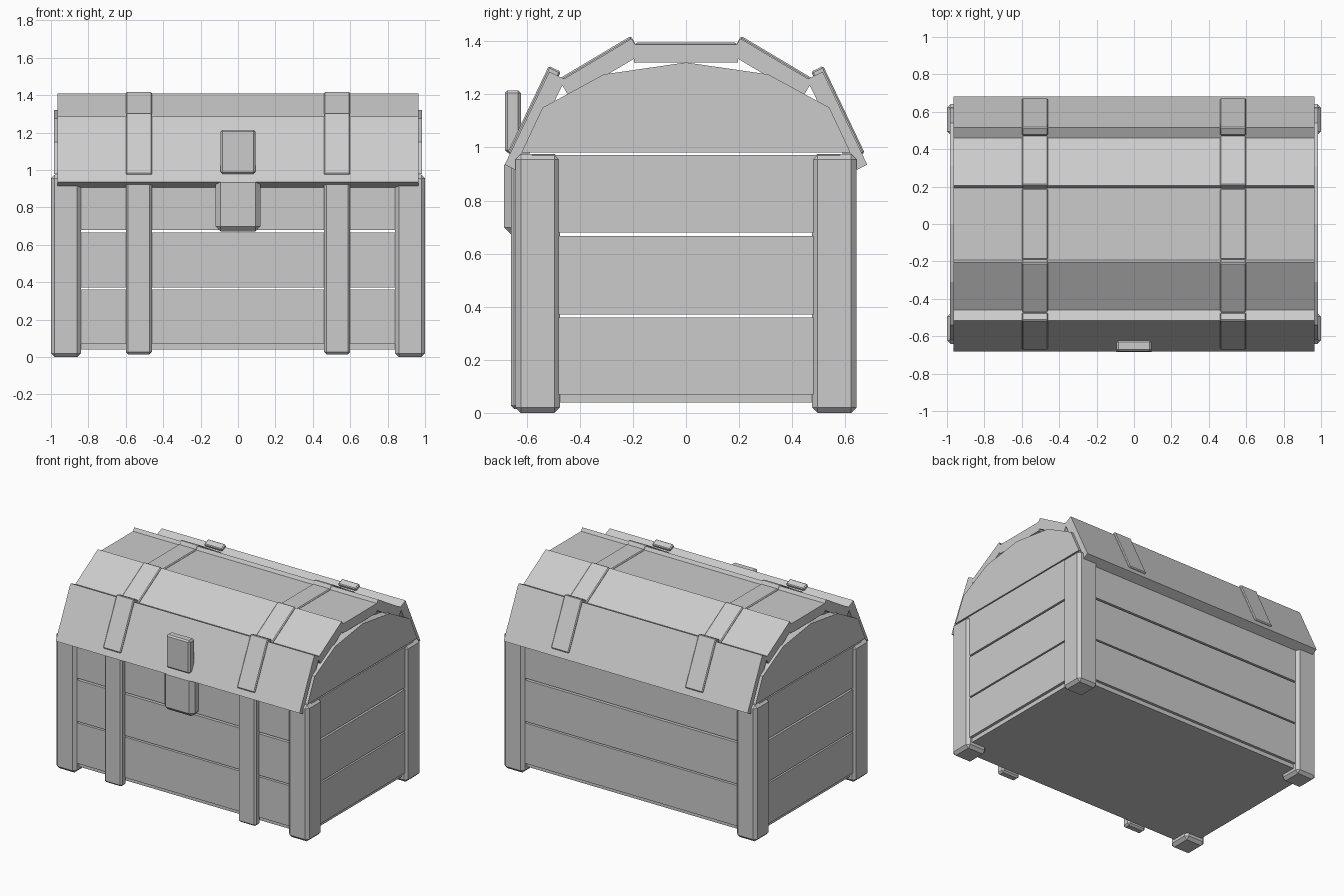
import bpy, bmesh
from mathutils import Vector

if "Cube" in bpy.data.objects:
    bpy.data.objects.remove(bpy.data.objects["Cube"])


def finish(name, bm, bevel=0.0):
    bmesh.ops.recalc_face_normals(bm, faces=bm.faces)
    mesh = bpy.data.meshes.new(name)
    bm.to_mesh(mesh)
    bm.free()
    ob = bpy.data.objects.new(name, mesh)
    bpy.context.collection.objects.link(ob)
    if bevel:
        mod = ob.modifiers.new("bevel", 'BEVEL')
        mod.width = bevel
        mod.segments = 1
    return ob


def prism(name, profile, x0, x1, bevel=0.0):
    """Extrude a (y, z) outline along x."""
    bm = bmesh.new()
    face = bm.faces.new([bm.verts.new((x0, y, z)) for y, z in profile])
    ext = bmesh.ops.extrude_face_region(bm, geom=[face])
    verts = [v for v in ext["geom"] if isinstance(v, bmesh.types.BMVert)]
    bmesh.ops.translate(bm, verts=verts, vec=(x1 - x0, 0, 0))
    return finish(name, bm, bevel)


def box(name, x0, x1, y0, y1, z0, z1, bevel=0.0):
    return prism(name, [(y0, z0), (y1, z0), (y1, z1), (y0, z1)], x0, x1, bevel)


def slab(p, q, thick, lift=0.0):
    """Profile of a board whose outer face runs from p to q (back half, going up)."""
    p, q = Vector(p), Vector(q)
    d = (q - p).normalized()
    n = Vector((d.y, -d.x))
    return [tuple(v) for v in (p + n * lift, q + n * lift,
                               q + n * (lift - thick), p + n * (lift - thick))]


def mirror_y(profile):
    return [(-y, z) for y, z in profile]


STRAP_X, STRAP_W = 0.53, 0.07
strap_spans = [(s * STRAP_X - STRAP_W, s * STRAP_X + STRAP_W) for s in (-1, 1)]

# Floor
box("floor", -0.965, 0.965, -0.60, 0.60, 0.04, 0.075)

# Wall planks with open gaps
for z0, z1 in ((0.07, 0.36), (0.371, 0.667), (0.68, 0.972)):
    for s in (-1, 1):
        a, b = sorted((s * 0.565, s * 0.62))
        box("long_wall_plank", -0.93, 0.93, a, b, z0, z1)
        a, b = sorted((s * 0.93, s * 0.985))
        box("end_wall_plank", a, b, -0.58, 0.58, z0, z1)

# Corner posts
for sx in (-1, 1):
    for sy in (-1, 1):
        x0, x1 = sorted((sx * 0.84, sx * 1.0))
        y0, y1 = sorted((sy * 0.475, sy * 0.642))
        box("corner_post", x0, x1, y0, y1, 0.0, 0.975, 0.02)

# Front straps on the body
for x0, x1 in strap_spans:
    box("body_strap", x0, x1, -0.66, -0.60, 0.015, 0.95, 0.012)

# Lid boards, overlapping like shingles
lower = slab((0.683, 0.935), (0.515, 1.285), 0.066)
middle = slab((0.475, 1.249), (0.205, 1.41), 0.07)
for prof in (lower, mirror_y(lower), middle, mirror_y(middle)):
    prism("lid_board", prof, -0.965, 0.965)
box("lid_top_board", -0.965, 0.965, -0.195, 0.195, 1.32, 1.387)

# Lid end panels
arc = [(0.62, 0.98), (0.54, 1.15), (0.31, 1.275)]
end_profile = arc + [(0, 1.32)] + mirror_y(arc)[::-1]
for x0, x1 in ((-0.985, -0.93), (0.93, 0.985)):
    prism("lid_end_panel", end_profile, x0, x1)

# Lid straps following each board
low_strap = slab((0.663, 0.975), (0.507, 1.302), 0.05, 0.011)
mid_strap = slab((0.475, 1.249), (0.203, 1.411), 0.04, 0.01)
for x0, x1 in strap_spans:
    for prof in (low_strap, mirror_y(low_strap), mid_strap, mirror_y(mid_strap)):
        prism("lid_strap", prof, x0, x1, 0.006)
    box("lid_top_strap", x0, x1, -0.19, 0.19, 1.35, 1.395, 0.006)

# Latch: hasp on the lid, lock block on the body
box("latch_hasp", -0.093, 0.093, -0.682, -0.622, 0.98, 1.215, 0.01)
box("lock_block", -0.12, 0.12, -0.685, -0.585, 0.672, 0.96, 0.027)
